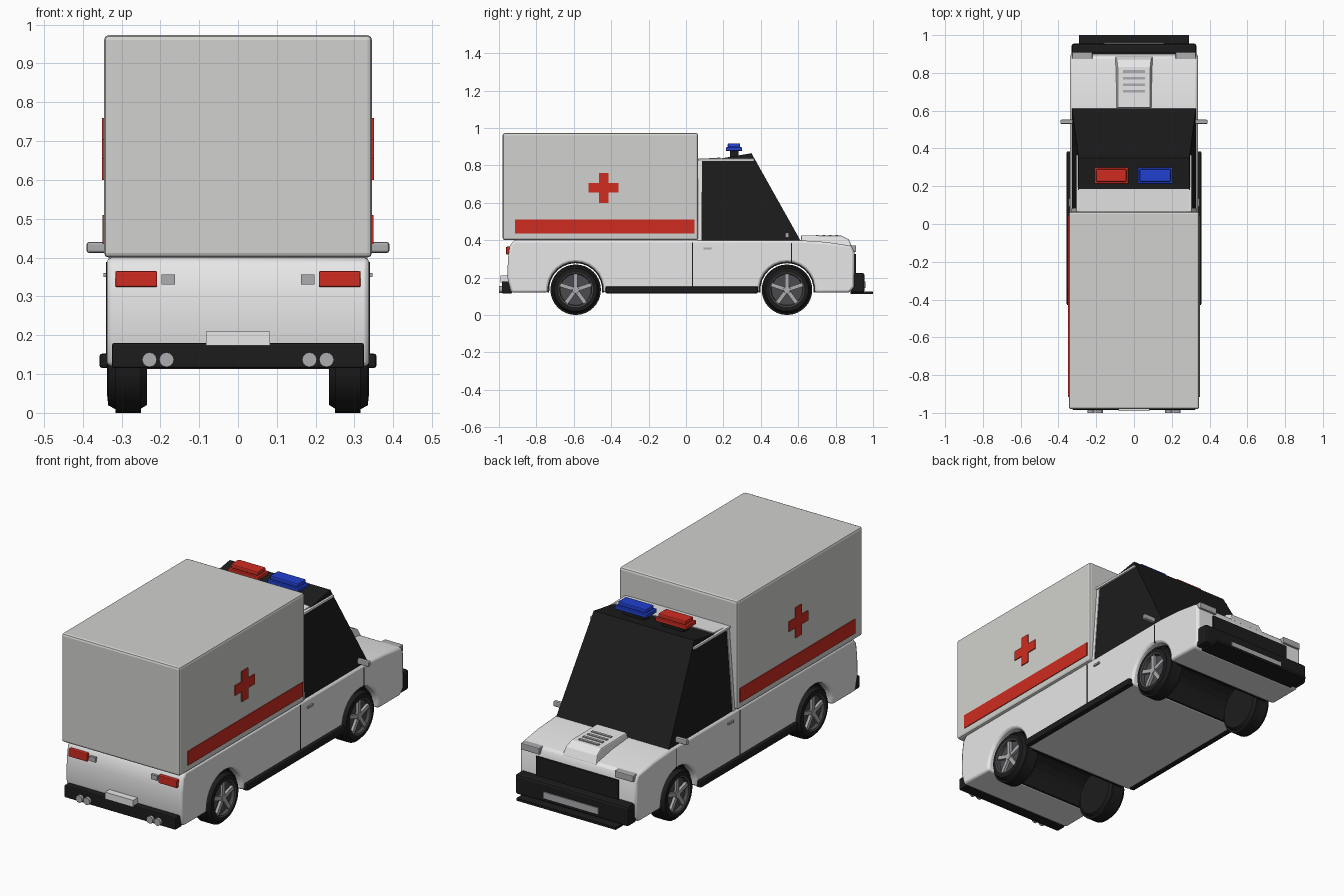
import bpy, bmesh
from math import sin, cos, pi, radians
from mathutils import Matrix

cube = bpy.data.objects.get("Cube")
if cube:
    bpy.data.objects.remove(cube, do_unlink=True)


def material(name, r, g, b):
    m = bpy.data.materials.new(name)
    m.use_nodes = True
    m.diffuse_color = (r, g, b, 1)
    m.node_tree.nodes["Principled BSDF"].inputs["Base Color"].default_value = (r, g, b, 1)
    return m


WHITE = material("body white", 0.8, 0.8, 0.8)
OFFWHITE = material("box off white", 0.64, 0.64, 0.62)
BLACK = material("black trim", 0.012, 0.012, 0.012)
RED = material("red", 0.62, 0.025, 0.015)
BLUE = material("blue", 0.015, 0.05, 0.62)
SILVER = material("silver", 0.42, 0.42, 0.44)
DARK = material("rim dark grey", 0.07, 0.07, 0.075)


def finish(name, bm, mat, bevel=0, smooth=False):
    bmesh.ops.recalc_face_normals(bm, faces=bm.faces)
    me = bpy.data.meshes.new(name)
    bm.to_mesh(me)
    bm.free()
    me.materials.append(mat)
    ob = bpy.data.objects.new(name, me)
    bpy.context.collection.objects.link(ob)
    if smooth:
        me.shade_smooth()
        me.set_sharp_from_angle(angle=radians(32))
    if bevel:
        mod = ob.modifiers.new("edge bevel", "BEVEL")
        mod.width = bevel
        mod.segments = 2
        mod.limit_method = "ANGLE"
        mod.angle_limit = radians(40)
    return ob


def box(name, x, y, z, mat, bevel=0):
    bm = bmesh.new()
    bmesh.ops.create_cube(bm, size=1)
    for v in bm.verts:
        v.co = [r[0] + (c + 0.5) * (r[1] - r[0]) for r, c in zip((x, y, z), v.co)]
    return finish(name, bm, mat, bevel)


def pair(name, x, y, z, mat, bevel=0):
    box("left_" + name, x, y, z, mat, bevel)
    box("right_" + name, (-x[1], -x[0]), y, z, mat, bevel)


def prism(name, pts, half, mat, bevel=0, smooth=False):
    """Extrude a side (y, z) outline; half(z) gives the half width."""
    bm = bmesh.new()
    rows = [[bm.verts.new((s * half(z), y, z)) for y, z in pts] for s in (-1, 1)]
    for row in rows:
        bm.faces.new(row)
    n = len(pts)
    for i in range(n):
        j = (i + 1) % n
        bm.faces.new((rows[0][i], rows[0][j], rows[1][j], rows[1][i]))
    return finish(name, bm, mat, bevel, smooth)


def lathe(name, profile, side, y, z, mat, steps=32):
    """Spin an (x, radius) profile about a sideways axle."""
    bm = bmesh.new()
    vs = [bm.verts.new((side * x, y, z + r)) for x, r in profile]
    es = [bm.edges.new(e) for e in zip(vs, vs[1:])]
    bmesh.ops.spin(bm, geom=vs + es, cent=(0, y, z), axis=(1, 0, 0),
                   angle=2 * pi, steps=steps)
    bmesh.ops.remove_doubles(bm, verts=bm.verts, dist=0.0005)
    return finish(name, bm, mat, smooth=True)


AXLES = {"rear": -0.59, "front": 0.54}
HUB, ARCH, FLOOR = 0.135, 0.148, 0.12


def arch(y, r, steps=14):
    a0 = -0.1
    return [(y - r * cos(a), HUB + r * sin(a))
            for a in [a0 + (pi - 2 * a0) * i / steps for i in range(steps + 1)]]


# Lower body with wheel arches
outline = [(-0.935, FLOOR)] + arch(AXLES["rear"], ARCH) + arch(AXLES["front"], ARCH)
outline += [(0.875, FLOOR), (0.9, 0.15), (0.9, 0.335), (0.885, 0.37), (0.75, 0.39),
            (0.6, 0.4), (-0.92, 0.4), (-0.942, 0.37), (-0.952, 0.3), (-0.955, 0.2)]
prism("lower_body", outline, lambda z: 0.338, WHITE, 0.012, True)

# Black wheel wells across the underside
for end, y in AXLES.items():
    prism(end + "_wheel_well", arch(y, ARCH + 0.004) + arch(y, ARCH - 0.006)[::-1],
          lambda z: 0.29, BLACK)

# Wheels
for end, y in AXLES.items():
    for side, s in (("left", 1), ("right", -1)):
        name = f"{side}_{end}_"
        lathe(name + "tire", [(0.24, 0), (0.235, 0.09), (0.235, 0.115), (0.25, 0.124),
                              (0.25, 0.135), (0.315, 0.135), (0.315, 0.126),
                              (0.335, 0.115), (0.336, 0.092), (0.318, 0.088)],
              s, y, HUB, BLACK)
        lathe(name + "rim", [(0.316, 0), (0.316, 0.09)], s, y, HUB, DARK)
        lathe(name + "rim_edge", [(0.316, 0.083), (0.334, 0.086), (0.337, 0.093)],
              s, y, HUB, DARK)
        lathe(name + "hub", [(0.334, 0), (0.334, 0.018), (0.316, 0.022)], s, y, HUB, SILVER)
        bm = bmesh.new()
        for k in range(5):
            m = (Matrix.Translation((s * 0.324, y, HUB)) @ Matrix.Rotation(k * 2 * pi / 5, 4, "X")
                 @ Matrix.Translation((0, 0, 0.047)) @ Matrix.Diagonal((0.014, 0.021, 0.08, 1)))
            bmesh.ops.create_cube(bm, size=1, matrix=m)
        finish(name + "spokes", bm, SILVER)

# Cargo box with stripe and cross on both sides
box("cargo_box", (-0.345, 0.345), (-0.98, 0.065), (0.4, 0.973), OFFWHITE, 0.012)
pair("stripe", (0.342, 0.349), (-0.915, 0.045), (0.435, 0.51), RED)
for side, s in (("left", 1), ("right", -1)):
    bm = bmesh.new()
    a, b = 0.08, 0.026
    ring = [(b, b), (b, a), (-b, a), (-b, b), (-a, b), (-a, -b),
            (-b, -b), (-b, -a), (b, -a), (b, -b), (a, -b), (a, b)]
    f = bm.faces.new([bm.verts.new((s * 0.343, -0.44 + u, 0.68 + v)) for u, v in ring])
    top = bmesh.ops.extrude_face_region(bm, geom=[f])["geom"]
    for v in top:
        if isinstance(v, bmesh.types.BMVert):
            v.co.x += s * 0.007
    finish(side + "_cross", bm, RED)


# Tapered cab
def cab_width(z):
    return 0.328 - (z - 0.4) * 0.075


prism("cab_glass", [(0.08, 0.398), (0.085, 0.825), (0.18, 0.836), (0.35, 0.865), (0.612, 0.398)],
      cab_width, BLACK)
prism("cab_rear_pillar", [(0.06, 0.398), (0.06, 0.828), (0.085, 0.828), (0.083, 0.398)],
      lambda z: cab_width(z) + 0.003, WHITE)
prism("cab_roof_panel", [(0.06, 0.822), (0.06, 0.834), (0.185, 0.842), (0.185, 0.822)],
      lambda z: 0.29, WHITE)
pair("roof_rail", (0.288, 0.306), (0.065, 0.365), (0.823, 0.836), WHITE, 0.003)

# Roof beacons
for name, x, mat in (("red_beacon", (-0.21, -0.03), RED), ("blue_beacon", (0.02, 0.205), BLUE)):
    box(name + "_base", x, (0.213, 0.3), (0.877, 0.897), mat, 0.004)
    box(name + "_top", (x[0] + 0.01, x[1] - 0.01), (0.223, 0.29), (0.895, 0.918), mat, 0.006)
    box(name + "_mount", (x[0] + 0.03, x[1] - 0.03), (0.235, 0.28), (0.835, 0.88), BLACK)

# Hood scoop with louvers
prism("hood_scoop", [(0.615, 0.385), (0.615, 0.426), (0.83, 0.424), (0.87, 0.405), (0.89, 0.36)],
      lambda z: 0.1 - (z - 0.36) * 0.2, WHITE, 0.005)
for i in range(4):
    y = 0.695 + i * 0.035
    box(f"scoop_louver_{i + 1}", (-0.058, 0.058), (y, y + 0.014), (0.422, 0.429), SILVER)

# Nose: grille, lamps, bumper and splitter
box("grille", (-0.24, 0.24), (0.89, 0.908), (0.225, 0.325), BLACK)
pair("front_lamp", (0.22, 0.328), (0.87, 0.91), (0.338, 0.372), SILVER, 0.004)
box("front_bumper", (-0.33, 0.33), (0.88, 0.955), (0.12, 0.225), BLACK, 0.012)
box("front_plate", (-0.16, 0.16), (0.95, 0.96), (0.145, 0.178), SILVER)
box("front_splitter", (-0.29, 0.29), (0.88, 1.0), (0.113, 0.126), BLACK)

# Tail: bumper, plate, lamps and tailpipes
box("rear_bumper", (-0.325, 0.325), (-0.985, -0.93), (0.115, 0.18), BLACK, 0.006)
box("rear_plate", (-0.082, 0.082), (-0.991, -0.945), (0.174, 0.21), WHITE)
pair("tail_lamp", (0.208, 0.316), (-0.962, -0.93), (0.324, 0.365), RED, 0.004)
pair("reverse_lamp", (0.162, 0.197), (-0.957, -0.93), (0.331, 0.356), SILVER)
for i, x in enumerate((-0.228, -0.184, 0.184, 0.228)):
    bm = bmesh.new()
    bmesh.ops.create_cone(bm, cap_ends=True, segments=12, radius1=0.019, radius2=0.019, depth=0.06,
                          matrix=Matrix.Translation((x, -0.97, 0.137)) @ Matrix.Rotation(pi / 2, 4, "X"))
    finish(f"tailpipe_{i + 1}", bm, SILVER)

# Side details
pair("sill", (0.325, 0.357), (-0.43, 0.385), (0.115, 0.153), BLACK, 0.008)
pair("door_rear_seam", (0.335, 0.3395), (0.032, 0.038), (0.15, 0.388), BLACK)
pair("door_front_seam", (0.335, 0.3395), (0.562, 0.568), (0.28, 0.385), BLACK)
pair("door_handle", (0.335, 0.346), (0.093, 0.135), (0.35, 0.36), SILVER)
pair("wing_mirror", (0.32, 0.39), (0.53, 0.552), (0.412, 0.44), SILVER, 0.006)
